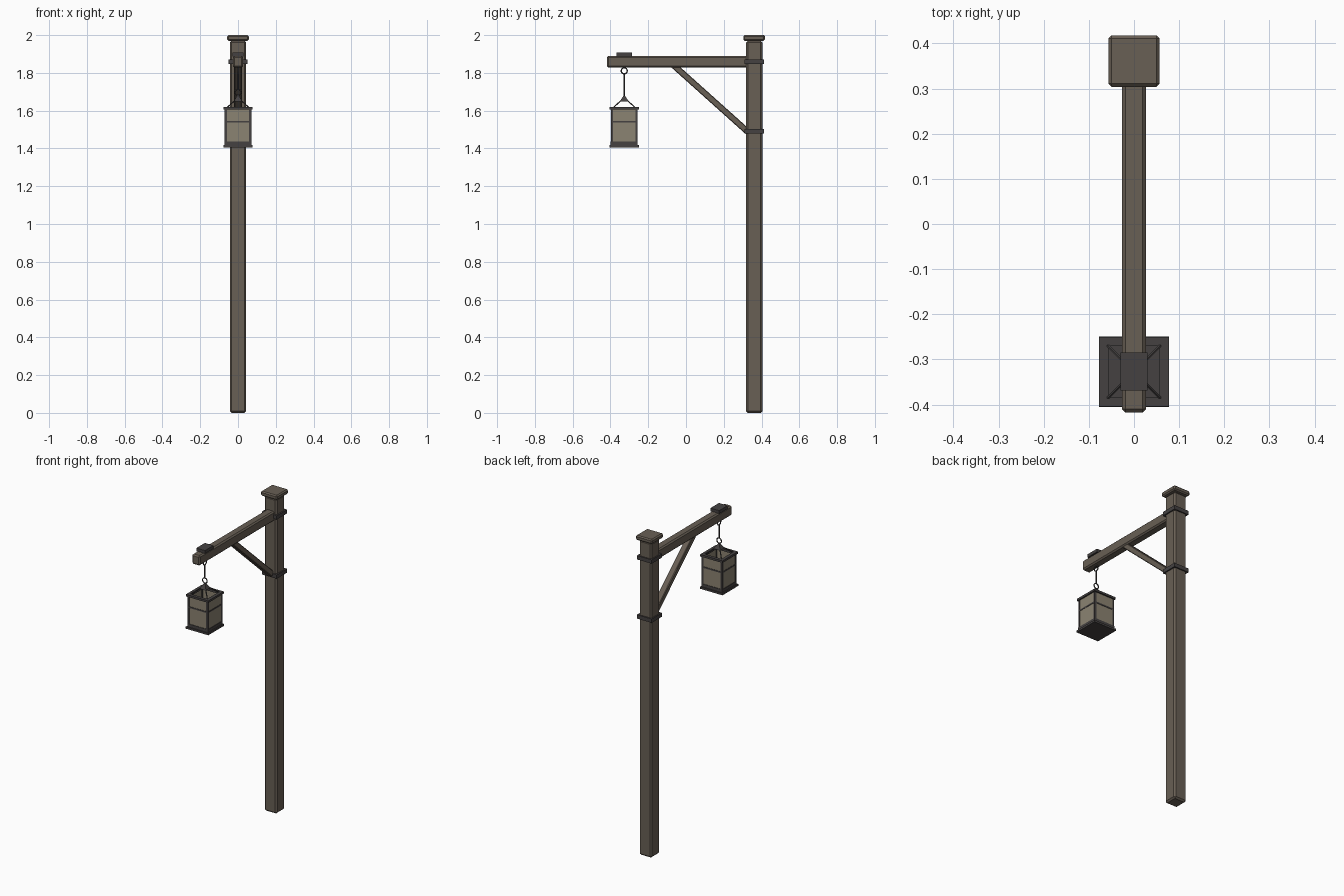
import bpy
from math import radians
from mathutils import Vector

if "Cube" in bpy.data.objects:
    bpy.data.objects.remove(bpy.data.objects["Cube"])


def material(name, rgb):
    m = bpy.data.materials.new(name)
    m.use_nodes = True
    m.diffuse_color = (*rgb, 1)
    bsdf = next(n for n in m.node_tree.nodes if n.type == 'BSDF_PRINCIPLED')
    bsdf.inputs["Base Color"].default_value = (*rgb, 1)
    return m


WOOD = material("weathered wood", (0.14, 0.115, 0.09))
IRON = material("dark iron", (0.058, 0.053, 0.053))
PANE = material("parchment pane", (0.26, 0.228, 0.168))


def finish(name, mat):
    ob = bpy.context.object
    ob.name = name
    ob.data.materials.append(mat)
    return ob


def box(name, mat, centre, size, bevel=0.0):
    bpy.ops.mesh.primitive_cube_add(size=1, location=centre)
    ob = finish(name, mat)
    for v in ob.data.vertices:
        v.co = Vector(a * b for a, b in zip(v.co, size))
    if bevel:
        mod = ob.modifiers.new("chamfer", 'BEVEL')
        mod.width, mod.segments = bevel, 1
    return ob


def rod(name, mat, start, end, radius, sides=8):
    a, b = Vector(start), Vector(end)
    bpy.ops.mesh.primitive_cylinder_add(vertices=sides, radius=radius, depth=(b - a).length,
                                        location=(a + b) / 2)
    ob = finish(name, mat)
    ob.rotation_euler = (b - a).to_track_quat('Z', 'Y').to_euler()
    return ob


def ring(name, z, rotation):
    bpy.ops.mesh.primitive_torus_add(major_segments=16, minor_segments=6, major_radius=0.016,
                                     minor_radius=0.0035, location=(0, LY, z), rotation=rotation)
    finish(name, IRON)
    bpy.ops.object.shade_smooth_by_angle(angle=radians(50))


def square_frame(name, z, half, width, height):
    # Four rails around the lantern axis
    for s, side in ((-1, "a"), (1, "b")):
        box(f"{name}_x_{side}", IRON, (0, LY + s * (half - width / 2), z),
            (2 * half, width, height))
        box(f"{name}_y_{side}", IRON, (s * (half - width / 2), LY, z),
            (width, 2 * (half - width), height))


PY = 0.361    # post axis
LY = -0.327   # lantern axis

# Post, cap and iron straps
box("post", WOOD, (0, PY, 0.985), (0.086, 0.086, 1.97), 0.009)
box("post_cap", WOOD, (0, PY, 1.985), (0.114, 0.114, 0.03), 0.007)
for name, z in (("upper_strap", 1.86), ("lower_strap", 1.49)):
    box(name, IRON, (0, PY, z), (0.102, 0.102, 0.024))

# Arm and diagonal brace
box("arm", WOOD, (0, -0.045, 1.859), (0.054, 0.746, 0.062), 0.008)
low, high = Vector((0, 0.335, 1.481)), Vector((0, -0.07, 1.844))
brace = box("brace", WOOD, (low + high) / 2, (0.04, 0.033, (high - low).length), 0.004)
brace.rotation_euler = (high - low).to_track_quat('Z', 'X').to_euler()
brace.rotation_euler = Vector((0, 0, 1)).rotation_difference(high - low).to_euler()

# Saddle plate and hanger
box("saddle_plate", IRON, (0, LY, 1.898), (0.06, 0.084, 0.02))
ring("upper_ring", 1.811, (0, radians(90), 0))
rod("hanger_rod", IRON, (0, LY, 1.795), (0, LY, 1.713), 0.004)
ring("lower_ring", 1.697, (radians(90), 0, 0))

# Lantern crown with four struts down to the roof frame
bpy.ops.mesh.primitive_cone_add(vertices=4, radius1=0.033, radius2=0.006, depth=0.03,
                                location=(0, LY, 1.664), rotation=(0, 0, radians(45)))
finish("crown", IRON)
for sx in (-1, 1):
    for sy in (-1, 1):
        rod("strut", IRON, (sx * 0.015, LY + sy * 0.015, 1.655),
            (sx * 0.061, LY + sy * 0.061, 1.614), 0.0035, 6)
        box("corner_bar", IRON, (sx * 0.065, LY + sy * 0.065, 1.51), (0.012, 0.012, 0.19))

# Lantern frames and floor
square_frame("roof_frame", 1.613, 0.077, 0.02, 0.013)
square_frame("middle_rail", 1.541, 0.0705, 0.009, 0.009)
square_frame("base_rail", 1.425, 0.0715, 0.014, 0.022)
box("lantern_floor", IRON, (0, LY, 1.411), (0.156, 0.156, 0.012))

# Panes
for s in (-1, 1):
    box("pane_y", PANE, (0, LY + s * 0.066, 1.52), (0.12, 0.005, 0.176))
    box("pane_x", PANE, (s * 0.066, LY, 1.52), (0.005, 0.12, 0.176))
